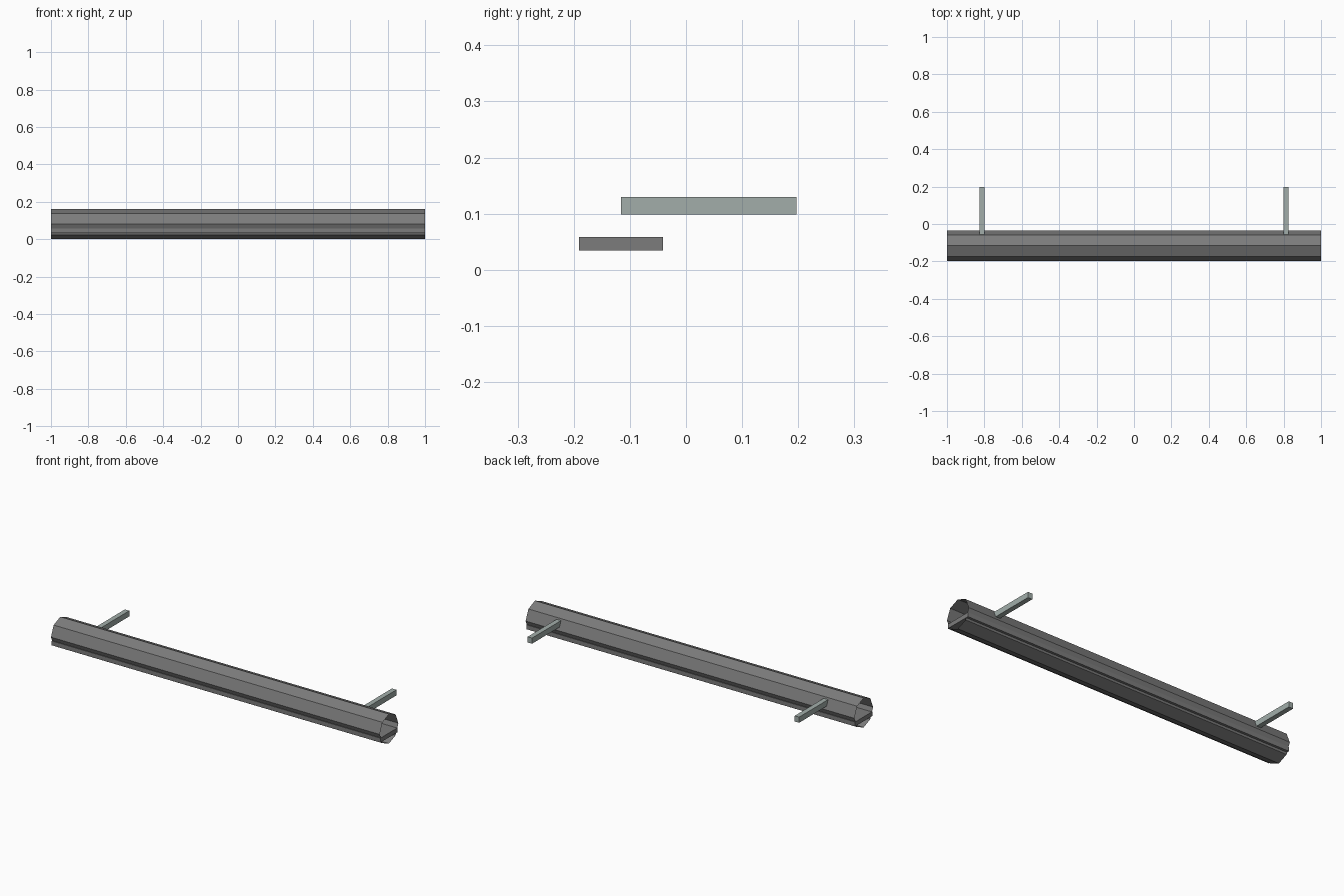
import bpy
import math
from mathutils import Matrix

old = bpy.data.objects.get("Cube")
if old:
    bpy.data.objects.remove(old, do_unlink=True)


def material(name, rgb):
    mat = bpy.data.materials.new(name)
    mat.use_nodes = True
    colour = (*rgb, 1.0)
    mat.diffuse_color = colour
    mat.node_tree.nodes["Principled BSDF"].inputs["Base Color"].default_value = colour
    return mat


def box(name, centre, size, mat):
    bpy.ops.mesh.primitive_cube_add(size=1, location=centre)
    obj = bpy.context.object
    obj.name = name
    obj.data.transform(Matrix.Diagonal((*size, 1)))
    obj.data.materials.append(mat)
    return obj


dark_grey = material("dark grey", (0.20, 0.20, 0.20))
pale_grey = material("pale grey green", (0.36, 0.42, 0.40))

RADIUS = 0.081
TUBE_Y = -0.116

# Open eight-sided tube lying along x
bpy.ops.mesh.primitive_cylinder_add(
    vertices=8, radius=RADIUS, depth=2, end_fill_type='NOTHING',
    location=(0, TUBE_Y, RADIUS), rotation=(0, math.pi / 2, 0))
tube = bpy.context.object
tube.name = "tube"
tube.data.materials.append(dark_grey)

# Flat slat running through the tube, its edges just proud of the walls
box("slat", (0, TUBE_Y, 0.046), (2, 0.15, 0.024), dark_grey)

# Mounting arms reaching back from the tube axis
for side, x in (("left", 0.8125), ("right", -0.8125)):
    box(side + "_arm", (x, 0.0405, 0.114), (0.027, 0.313, 0.031), pale_grey)
